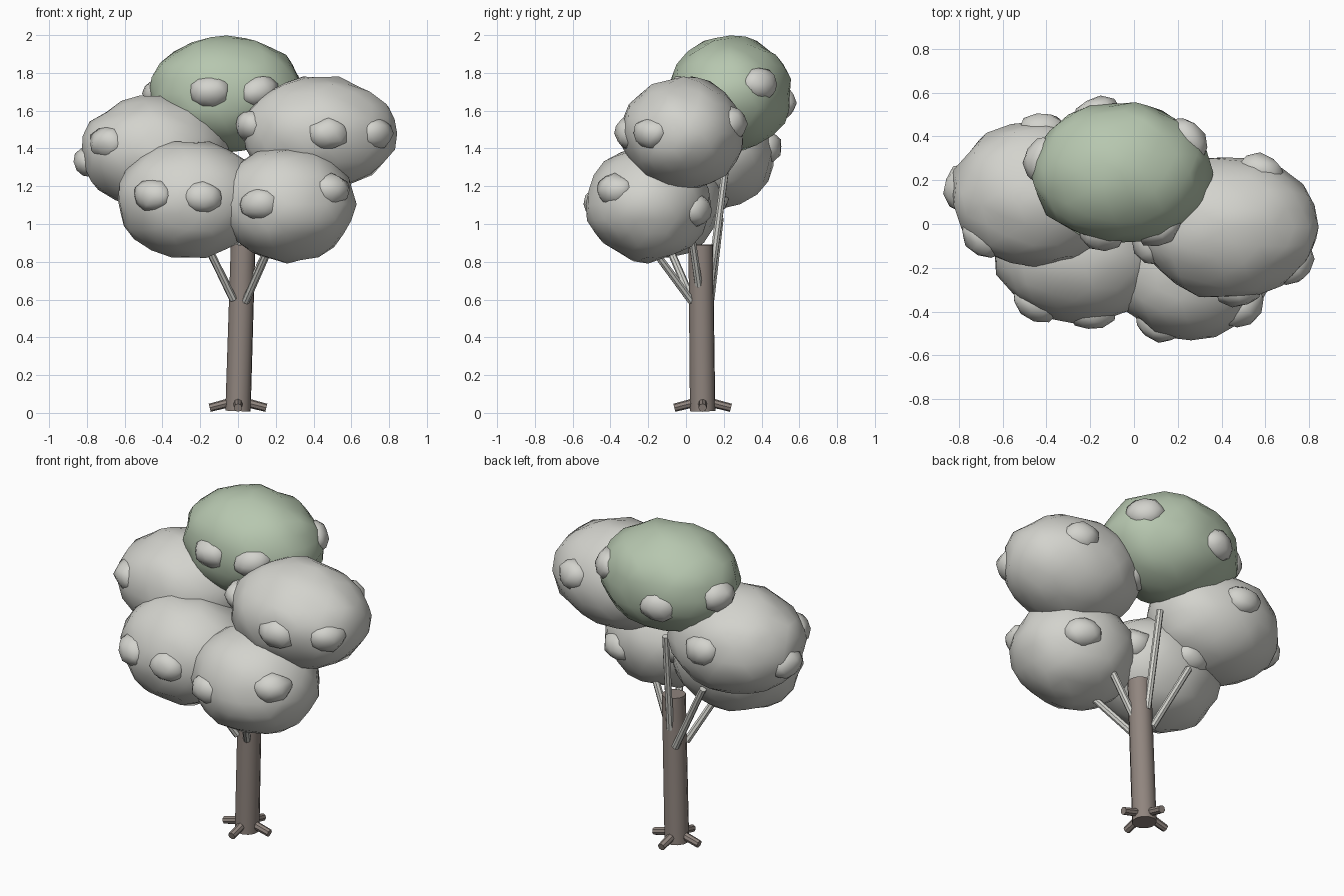
import bpy, math, random
from mathutils import Vector, Matrix

if "Cube" in bpy.data.objects:
    bpy.data.objects.remove(bpy.data.objects["Cube"])

random.seed(4)


def material(name, rgb):
    m = bpy.data.materials.new(name)
    m.diffuse_color = (*rgb, 1)
    m.use_nodes = True
    m.node_tree.nodes["Principled BSDF"].inputs["Base Color"].default_value = m.diffuse_color
    return m


GREY = material("pale_grey", (0.65, 0.65, 0.61))
GREEN = material("soft_green", (0.47, 0.57, 0.43))
BARK = material("brown_bark", (0.28, 0.235, 0.21))


def blob(name, centre, radii, mat, detail, jitter, turn=0):
    """Slightly irregular smooth ellipsoid."""
    bpy.ops.mesh.primitive_ico_sphere_add(subdivisions=detail, radius=1)
    ob = bpy.context.object
    ob.name = name
    spin = Matrix.Rotation(turn, 3, 'Z')
    for v in ob.data.vertices:
        k = random.uniform(1 - jitter, 1 + jitter * 0.35)
        v.co = spin @ Vector([c * r * k for c, r in zip(v.co, radii)])
    ob.location = centre
    ob.data.materials.append(mat)
    bpy.ops.object.shade_smooth()
    return ob


def rod(name, a, b, r1, r2, mat, sides):
    """Tapered cylinder between two points."""
    a, b = Vector(a), Vector(b)
    d = b - a
    bpy.ops.mesh.primitive_cone_add(vertices=sides, radius1=r1, radius2=r2,
                                    depth=d.length, location=(a + b) / 2)
    ob = bpy.context.object
    ob.name = name
    ob.rotation_euler = d.to_track_quat('Z', 'Y').to_euler()
    ob.data.materials.append(mat)
    bpy.ops.object.shade_smooth_by_angle(angle=math.radians(40))
    return ob


# Trunk and its four roots
rod("trunk", (0, 0.088, 0.01), (0.027, 0.078, 0.89), 0.068, 0.066, BARK, 12)
for i in range(4):
    d = Vector((math.cos(i * math.pi / 2), math.sin(i * math.pi / 2), 0))
    base = Vector((0, 0.088, 0))
    rod(f"root_{i + 1}", base + d * 0.03 + Vector((0, 0, 0.058)),
        base + d * 0.15 + Vector((0, 0, 0.027)), 0.024, 0.022, BARK, 8)

# Branches reaching from the trunk into the foliage
branches = [
    ((-0.02, 0.13, 0.60), (-0.24, 0.18, 1.03)),
    ((0.015, 0.13, 0.70), (-0.01, 0.21, 1.30)),
    ((0.06, 0.07, 0.66), (0.22, 0.02, 1.00)),
    ((-0.025, 0.03, 0.60), (-0.17, -0.10, 0.90)),
    ((0.04, 0.03, 0.59), (0.16, -0.17, 0.86)),
]
for i, (a, b) in enumerate(branches):
    rod(f"branch_{i + 1}", a, b, 0.021, 0.02, GREY, 8)

# Foliage clumps: name, centre, radii, colour, bumps as (angle, height offset)
clumps = [
    ("left_foliage", (-0.44, 0.14, 1.38), (0.40, 0.34, 0.305), GREY,
     [(225, 0.05), (175, -0.05), (86, 0.03)]),
    ("top_foliage", (-0.06, 0.235, 1.69), (0.415, 0.33, 0.31), GREEN,
     [(256, 0.01), (297, 0.01), (34, 0.05), (107, -0.05), (168, 0)]),
    ("right_foliage", (0.43, -0.015, 1.48), (0.42, 0.33, 0.305), GREY,
     [(277, 0), (321, 0), (66, 0.05), (193, 0.04), (138, 0)]),
    ("front_left_foliage", (-0.25, -0.13, 1.13), (0.395, 0.325, 0.315), GREY,
     [(236, 0.02), (280, 0.01), (95, 0), (35, 0.02)]),
    ("front_right_foliage", (0.26, -0.20, 1.105), (0.365, 0.335, 0.31), GREY,
     [(243, 0), (320, 0.075), (62, -0.03)]),
]
for name, c, r, mat, bumps in clumps:
    blob(name, c, r, mat, 3, 0.05)
    for i, (deg, dz) in enumerate(bumps):
        t = math.radians(deg)
        ring = math.sqrt(1 - (dz / r[2]) ** 2)
        flat = Vector((r[0] * ring * math.cos(t), r[1] * ring * math.sin(t), 0))
        normal = Vector((math.cos(t) / r[0], math.sin(t) / r[1], 0)).normalized()
        pos = Vector(c) + flat - normal * 0.048 + Vector((0, 0, dz))
        blob(f"{name}_bump_{i + 1}", pos, (0.085, 0.115, 0.09), GREY, 2, 0.12,
             math.atan2(normal.y, normal.x))
